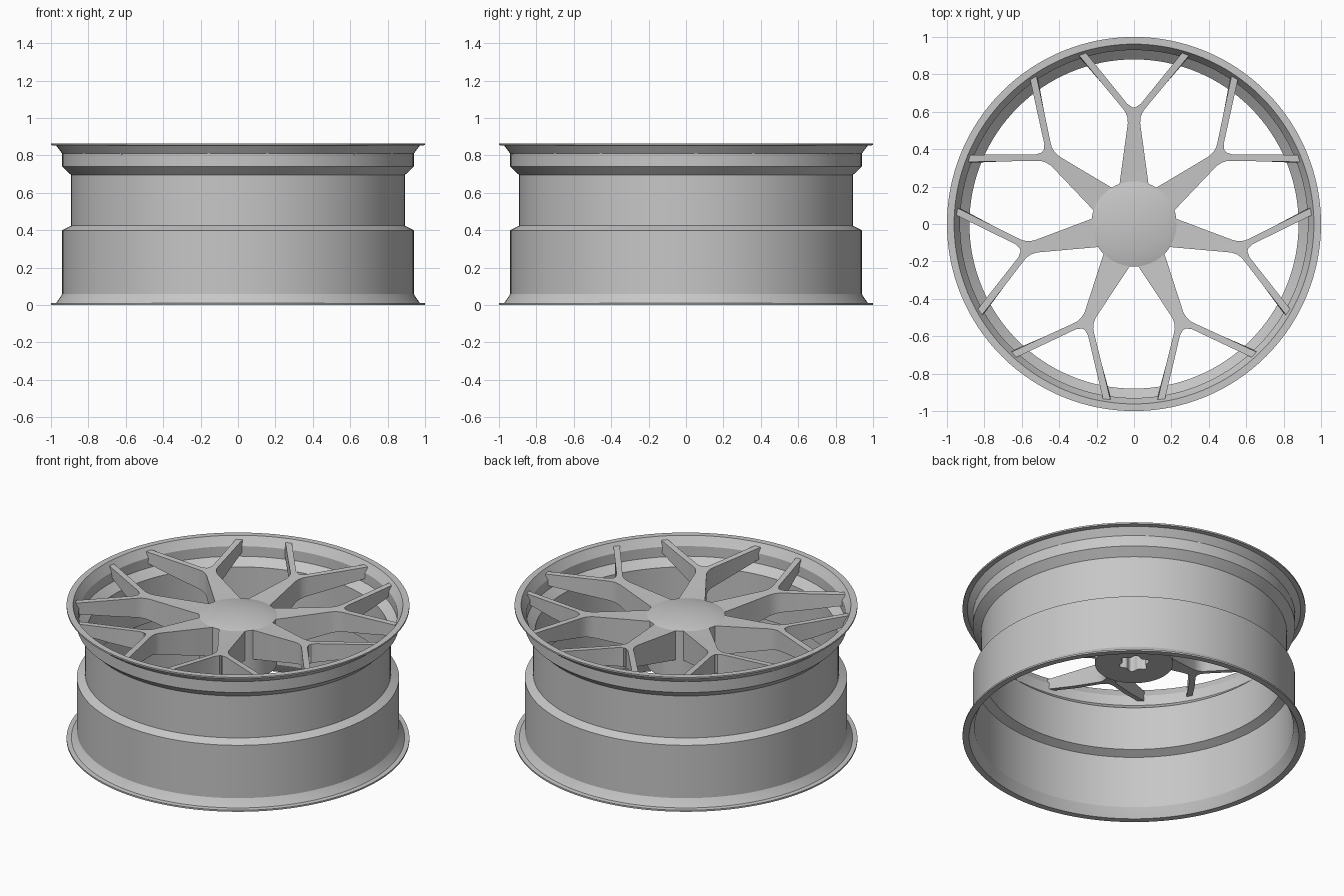
import bpy, bmesh, math
from mathutils import Matrix

SPOKES = 7

cube = bpy.data.objects.get("Cube")
if cube:
    bpy.data.objects.remove(cube, do_unlink=True)

metal = bpy.data.materials.new("light_grey_metal")
metal.use_nodes = True
metal.diffuse_color = (0.57, 0.57, 0.57, 1)
metal.node_tree.nodes["Principled BSDF"].inputs["Base Color"].default_value = metal.diffuse_color


def finish(bm, name, angle=30):
    """Turn a bmesh into a smooth-shaded object with sharp creases kept."""
    bmesh.ops.remove_doubles(bm, verts=bm.verts, dist=0.0005)
    bmesh.ops.recalc_face_normals(bm, faces=bm.faces)
    mesh = bpy.data.meshes.new(name)
    bm.to_mesh(mesh)
    bm.free()
    mesh.materials.append(metal)
    obj = bpy.data.objects.new(name, mesh)
    bpy.context.collection.objects.link(obj)
    bpy.ops.object.select_all(action='DESELECT')
    obj.select_set(True)
    bpy.context.view_layer.objects.active = obj
    bpy.ops.object.shade_smooth_by_angle(angle=math.radians(angle))
    return obj


def lathe(profile, segments, closed):
    """Spin a radius/height profile around z."""
    bm = bmesh.new()
    verts = [bm.verts.new((r, 0, z)) for r, z in profile]
    pairs = list(zip(verts, verts[1:]))
    if closed:
        pairs.append((verts[-1], verts[0]))
    edges = [bm.edges.new(p) for p in pairs]
    bmesh.ops.spin(bm, geom=verts + edges, cent=(0, 0, 0), axis=(0, 0, 1),
                   angle=math.tau, steps=segments, use_duplicate=False)
    bmesh.ops.remove_doubles(bm, verts=bm.verts, dist=0.0005)
    return bm


# Rim barrel: outside going up, then inside coming down
outer = [(1, 0), (1, 0.01), (0.972, 0.012), (0.955, 0.035), (0.94, 0.06),
         (0.94, 0.4), (0.892, 0.425), (0.892, 0.695), (0.94, 0.74),
         (0.94, 0.81), (0.955, 0.83), (0.972, 0.853), (1, 0.855), (1, 0.865)]
inner = [(0.962, 0.865), (0.945, 0.835), (0.93, 0.81), (0.93, 0.745),
         (0.88, 0.7), (0.88, 0.42), (0.93, 0.395), (0.93, 0.06),
         (0.945, 0.03), (0.962, 0)]
finish(lathe(outer + inner, 128, True), "rim_barrel", 25)

# Hub: low dome on top, deep barrel, lobed bore underneath
hub = lathe([(0, 0.83), (0.07, 0.828), (0.14, 0.82), (0.2, 0.81), (0.228, 0.802),
             (0.228, 0.49), (0.08, 0.49), (0.08, 0.68), (0, 0.68)], 72, False)
for v in hub.verts:
    r = math.hypot(v.co.x, v.co.y)
    if 0.07 < r < 0.09 and v.co.z < 0.7:
        k = 1 + 0.15 * math.cos(6 * math.atan2(v.co.y, v.co.x))
        v.co.x *= k
        v.co.y *= k
finish(hub, "hub")

# Half of a forked spoke: matching points on its outer and inner edges
outer_edge = [(0.085, 0.15), (0.074, 0.24), (0.052, 0.4), (0.033, 0.54),
              (0.036, 0.572), (0.046, 0.598), (0.062, 0.62), (0.17, 0.75), (0.293, 0.9)]
inner_edge = [(0, 0.15), (0, 0.24), (0, 0.4), (0, 0.54),
              (0, 0.59), (0, 0.623), (0.022, 0.63), (0.042, 0.65), (0.257, 0.915)]
inner_edge[-2] = (0.14, 0.771)
inner_edge[-3] = (0.036, 0.642)
inner_edge[-4] = (0.008, 0.624)


def top_point(x, y):
    r = math.hypot(x, y)
    return (x, y, 0.8 + 0.045 * max(0, (r - 0.2) / 0.75))


def bottom_point(x, y):
    # The underside is pulled in at the rim so the ends follow its flare
    r = math.hypot(x, y)
    k = min(1, 0.933 / r)
    depth = 0.07 + 0.13 * max(0, (0.95 - r) / 0.8)
    return (x * k, y * k, top_point(x, y)[2] - depth)


def add_half(bm, side):
    rings = []
    for o, i in zip(outer_edge, inner_edge):
        a, b = (side * o[0], o[1]), (side * i[0], i[1])
        rings.append([bm.verts.new(p) for p in
                      (top_point(*a), top_point(*b), bottom_point(*b), bottom_point(*a))])
    for n, (p, q) in enumerate(zip(rings, rings[1:])):
        for j in range(4):
            # Leave the shared centre plane of the stem open
            if j == 1 and inner_edge[n + 1][0] == 0:
                continue
            k = (j + 1) % 4
            bm.faces.new((p[j], p[k], q[k], q[j]))
    bm.faces.new(rings[0])
    bm.faces.new(rings[-1])


for n in range(SPOKES):
    bm = bmesh.new()
    for side in (1, -1):
        add_half(bm, side)
    # Close the small gap at the bottom of the fork
    tip = inner_edge[5]
    last = inner_edge[4]
    pts = [(-tip[0], tip[1]), last, tip]
    for level in (top_point, bottom_point):
        bm.faces.new([bm.verts.new(level(*p)) for p in pts])
    bm.transform(Matrix.Rotation(math.tau * n / SPOKES, 4, 'Z'))
    finish(bm, f"forked_spoke_{n + 1}")
